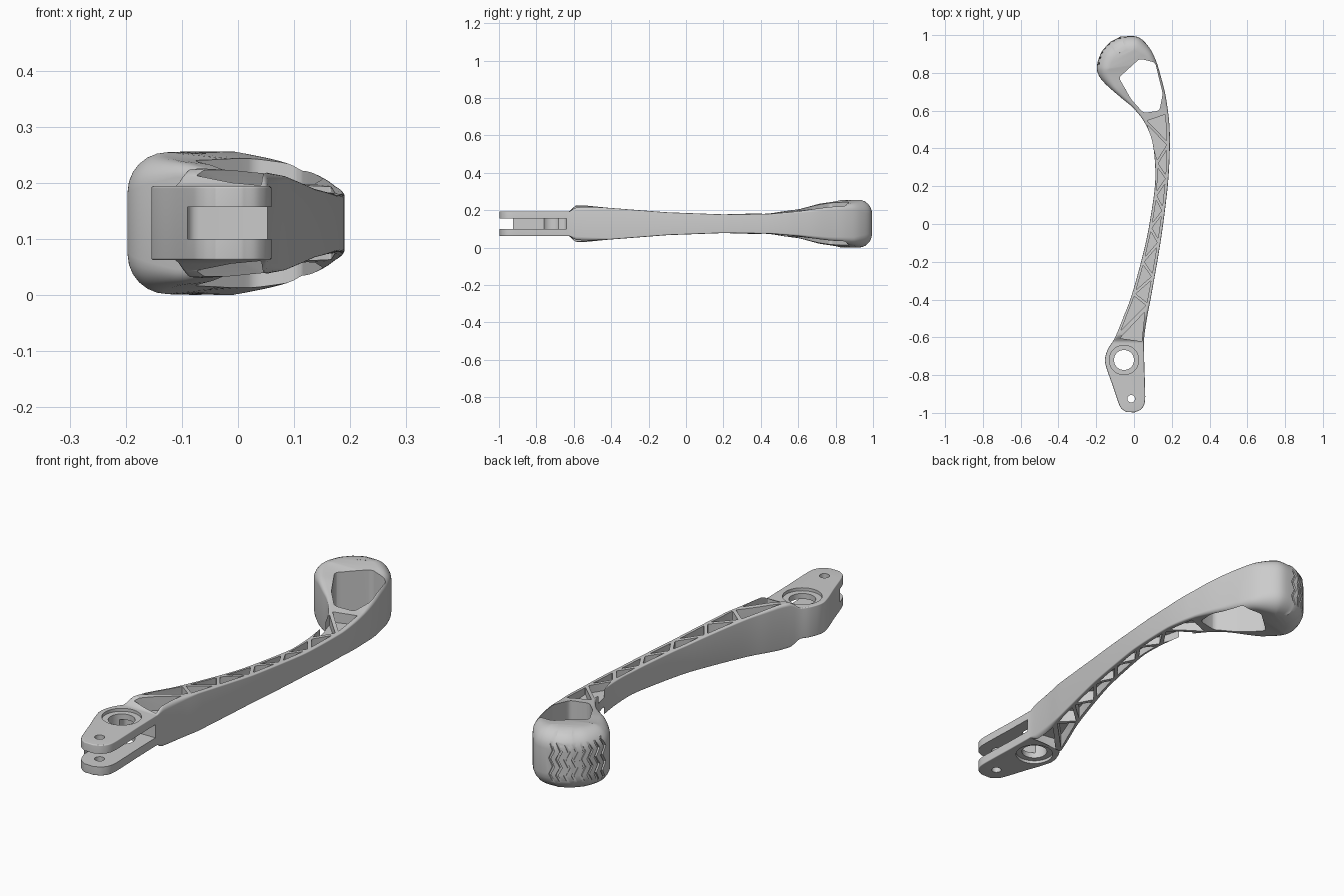
import bpy, bmesh, math
from mathutils import Vector

if "Cube" in bpy.data.objects:
    bpy.data.objects.remove(bpy.data.objects["Cube"])

ZC = 0.128   # mid-plane height; the lever mirrors about it

# Plan outline, both sides running from the clevis tip to the pad end
LEFT = [(-0.04, -0.996), (-0.068, -0.975), (-0.085, -0.94), (-0.115, -0.85), (-0.145, -0.765),
        (-0.154, -0.715), (-0.137, -0.66), (-0.1, -0.6), (-0.055, -0.49), (-0.01, -0.37),
        (0.055, -0.13), (0.09, 0.05), (0.113, 0.24), (0.1, 0.42), (0.06, 0.53), (0.0, 0.61),
        (-0.07, 0.67), (-0.15, 0.74), (-0.188, 0.79), (-0.196, 0.84), (-0.172, 0.91), (-0.125, 0.964)]
RIGHT = [(0.005, -0.997), (0.038, -0.98), (0.058, -0.94), (0.058, -0.85), (0.055, -0.765),
         (0.054, -0.715), (0.053, -0.66), (0.054, -0.6), (0.07, -0.49), (0.093, -0.37),
         (0.135, -0.13), (0.161, 0.05), (0.182, 0.24), (0.19, 0.42), (0.187, 0.53), (0.178, 0.61),
         (0.165, 0.69), (0.145, 0.77), (0.118, 0.86), (0.08, 0.935), (0.02, 0.99), (-0.07, 0.993)]
# (y, half height, edge radius) along each side
PROF_L = [(-1, .066, .004), (-.62, .066, .004), (-.59, .096, .012), (-.54, .098, .012), (-.4, .084, .006),
          (-.1, .061, .005), (.2, .050, .005), (.45, .057, .006), (.6, .078, .01), (.7, .108, .025),
          (.8, .126, .07), (1, .128, .075)]
PROF_R = [(-1, .066, .004), (-.62, .066, .004), (-.59, .09, .022), (-.54, .092, .022), (-.4, .084, .006),
          (-.1, .061, .005), (.2, .050, .005), (.45, .053, .006), (.61, .067, .01), (.76, .09, .02),
          (.9, .112, .04), (.97, .126, .07), (1, .128, .075)]


def lerp_table(table, k):
    for a, b in zip(table, table[1:]):
        if k <= b[0]:
            t = max(0, (k - a[0]) / (b[0] - a[0]))
            return [p + (q - p) * t for p, q in zip(a[1:], b[1:])]
    return list(table[-1][1:])


def spline(pts, n=6):
    p = [Vector(q) for q in pts]
    p = [2 * p[0] - p[1]] + p + [2 * p[-1] - p[-2]]
    out = []
    for i in range(1, len(p) - 2):
        a, b, c, d = p[i - 1:i + 3]
        for k in range(n):
            t = k / n
            out.append(0.5 * (2 * b + (c - a) * t + (2 * a - 5 * b + 4 * c - d) * t * t
                              + (3 * b - a - 3 * c + d) * t ** 3))
    return out + [p[-2]]


def make_object(name, bm):
    bmesh.ops.recalc_face_normals(bm, faces=bm.faces)
    me = bpy.data.meshes.new(name)
    bm.to_mesh(me)
    bm.free()
    ob = bpy.data.objects.new(name, me)
    bpy.context.collection.objects.link(ob)
    return ob


# Lever body: outline rings with rounded edges, bridged across top and bottom
left, right = spline(LEFT), spline(RIGHT)
n = len(left)
loop = right + left[::-1]
m = len(loop)
SEG = 6
bm = bmesh.new()
rings = []
steps = [(-1, SEG - j) for j in range(SEG + 1)] + [(1, j) for j in range(SEG + 1)]
for sign, j in steps:
    a = j / SEG * math.pi / 2
    ring = []
    for i, p in enumerate(loop):
        h, r = lerp_table(PROF_R if i < n else PROF_L, p.y)
        t = (loop[(i + 1) % m] - loop[i - 1]).normalized()
        q = p + Vector((-t.y, t.x)) * r * (1 - math.cos(a))
        ring.append(bm.verts.new((q.x, q.y, ZC + sign * (h - r * (1 - math.sin(a))))))
    rings.append(ring)
for lo, hi in zip(rings, rings[1:]):
    for i in range(m):
        k = (i + 1) % m
        bm.faces.new((lo[i], lo[k], hi[k], hi[i]))
for ring in (rings[0], rings[-1]):
    for i in range(n - 1):
        bm.faces.new((ring[i], ring[i + 1], ring[m - 2 - i], ring[m - 1 - i]))
body = make_object("lever_body", bm)


def prism(bm, pts, z0, z1, round_r=0.0):
    lo = [bm.verts.new((x, y, z0)) for x, y in pts]
    hi = [bm.verts.new((x, y, z1)) for x, y in pts]
    bm.faces.new(lo[::-1])
    bm.faces.new(hi)
    for i in range(len(pts)):
        k = (i + 1) % len(pts)
        bm.faces.new((lo[i], lo[k], hi[k], hi[i]))
    if round_r:
        edges = [bm.edges.get((a, b)) for a, b in zip(lo, hi)]
        bmesh.ops.bevel(bm, geom=edges, offset=round_r, segments=4, profile=0.5, affect='EDGES')


def circle(x, y, r, k=40):
    return [(x + r * math.cos(2 * math.pi * i / k), y + r * math.sin(2 * math.pi * i / k)) for i in range(k)]


def cut(name, bm):
    cutter = make_object(name, bm)
    cutter.hide_render = True
    mod = body.modifiers.new(name, 'BOOLEAN')
    mod.operation, mod.solver, mod.object = 'DIFFERENCE', 'EXACT', cutter
    bpy.context.view_layer.objects.active = body
    bpy.ops.object.modifier_apply(modifier=name)
    bpy.data.objects.remove(cutter)


def cut_prism(name, *args):
    bm = bmesh.new()
    prism(bm, *args)
    cut(name, bm)


# Truss pockets: zigzag of inset triangles on top and bottom
def x_at(side, y):
    return lerp_table([(p.y, p.x) for p in side], y)[0]


def inset_triangle(pts, d):
    a, b, c = (Vector(p) for p in pts)
    la, lb, lc = (b - c).length, (c - a).length, (a - b).length
    s = la + lb + lc
    centre = (a * la + b * lb + c * lc) / s
    inradius = abs((b - a).cross(c - a)) / s
    return [centre + (p - centre) * (1 - d / inradius) for p in (a, b, c)]


RIM = 0.008
ys = [-.595, -.43, -.37, -.28, -.2, -.1, -.02, .07, .15, .24, .32, .42, .55, .59]
nodes = []
for i, y in enumerate(ys):
    odd = i % 2
    nodes.append((x_at(right, y) - RIM if odd else x_at(left, y) + RIM, y))
triangles = [nodes[i:i + 3] for i in range(len(nodes) - 2)]
triangles.append([(-0.09, -0.61), (0.048, -0.63), (0.066, -0.445)])
bm = bmesh.new()
for tri in triangles:
    pts = inset_triangle(tri, 0.0075)
    if (pts[1] - pts[0]).cross(pts[2] - pts[0]) < 0:
        pts.reverse()
    floor = 0.36 * lerp_table(PROF_L, sum(p.y for p in pts) / 3)[0]
    for s in (1, -1):
        prism(bm, pts, *sorted((ZC + s * floor, ZC + s * 0.3)), 0.004)
cut("truss_pockets", bm)

# Window behind the foot pad
cut_prism("pad_window", [(-0.08, 0.775), (-0.015, 0.66), (0.05, 0.588), (0.135, 0.6), (0.152, 0.69),
                         (0.112, 0.855), (0.03, 0.875)], -0.2, 0.5, 0.015)

# Clevis slot, open to the front and right
cut_prism("clevis_slot", [(-0.09, -1.1), (0.3, -1.1), (0.3, -0.64), (-0.09, -0.64)], 0.1, 0.157, 0.02)

# Pivot bore with shallow counterbores, and the clevis pin hole
cut_prism("pivot_bore", circle(-0.053, -0.72, 0.053), -0.2, 0.5)
cut_prism("pivot_recess_top", circle(-0.053, -0.72, 0.078), ZC + 0.053, 0.5)
cut_prism("pivot_recess_bottom", circle(-0.053, -0.72, 0.078), -0.2, ZC - 0.053)
cut_prism("pin_hole", circle(-0.015, -0.925, 0.02, 24), -0.2, 0.5)

# Zigzag tread grooves around the pad
PX, PY, ROWS = -0.032, 0.837, 13
bm = bmesh.new()
for g in range(8):
    base = math.radians(97 + g * 11.5)
    prev = None
    for k in range(ROWS):
        z = 0.025 + 0.206 * k / (ROWS - 1)
        a = base + 0.055 * (0, 1, 0, -1)[k % 4]
        quad = [bm.verts.new((PX + rad * math.cos(a + da), PY + rad * math.sin(a + da), z))
                for rad, da in ((0.151, -.03), (0.22, -.045), (0.22, .045), (0.151, .03))]
        if prev:
            for i in range(4):
                bm.faces.new((prev[i], prev[(i + 1) % 4], quad[(i + 1) % 4], quad[i]))
        if k in (0, ROWS - 1):
            bm.faces.new(quad)
        prev = quad
cut("tread_grooves", bm)

bpy.ops.object.select_all(action='DESELECT')
body.select_set(True)
bpy.context.view_layer.objects.active = body
bpy.ops.object.shade_smooth_by_angle(angle=math.radians(30))
